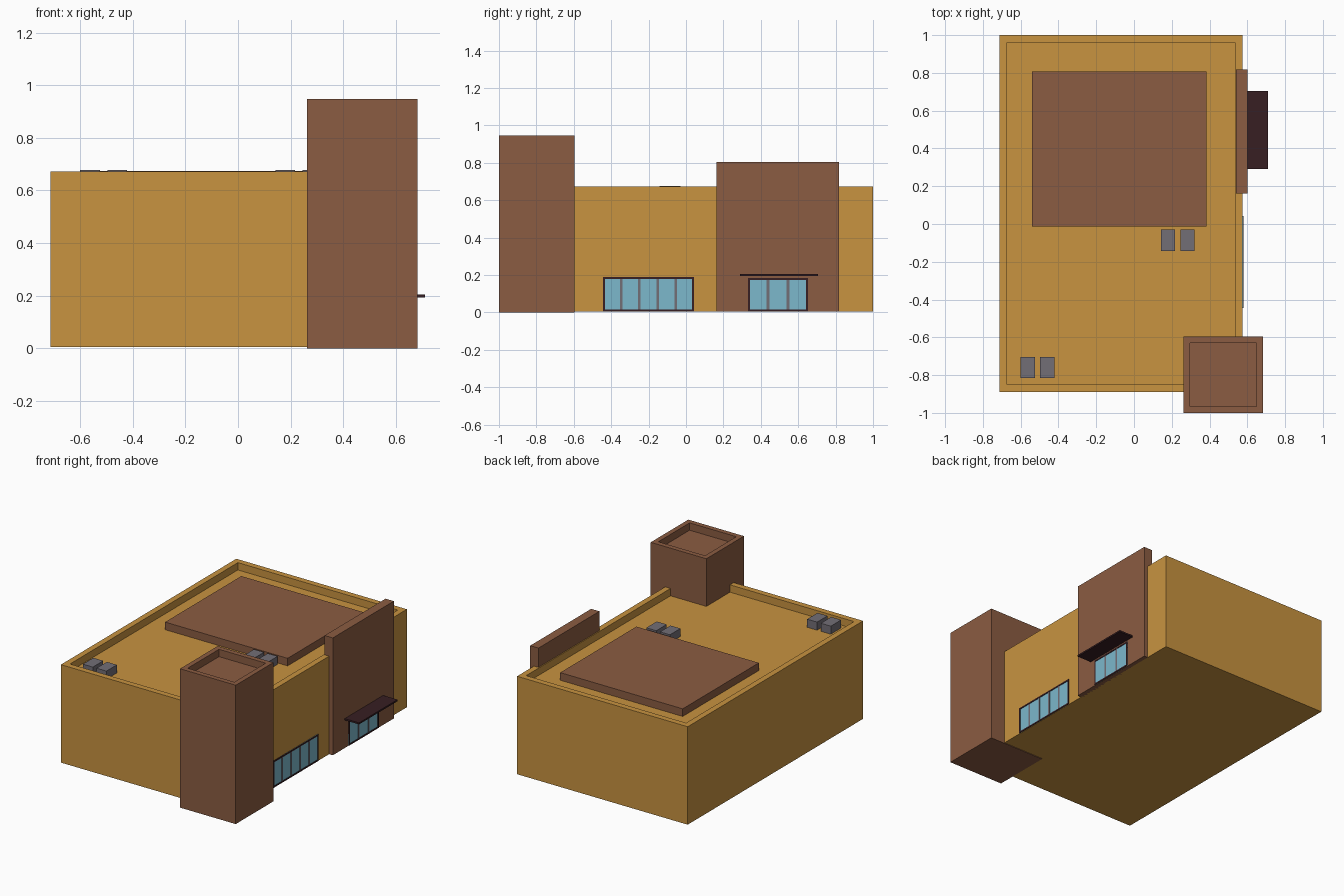
import bpy, bmesh

if "Cube" in bpy.data.objects:
    bpy.data.objects.remove(bpy.data.objects["Cube"])


def material(name, rgb):
    m = bpy.data.materials.new(name)
    m.diffuse_color = (*rgb, 1)
    m.use_nodes = True
    m.node_tree.nodes["Principled BSDF"].inputs["Base Color"].default_value = m.diffuse_color
    return m


OCHRE = material("ochre_wall", (0.578, 0.292, 0.051))
BROWN = material("brown_cladding", (0.258, 0.107, 0.054))
DARK = material("dark_frame", (0.038, 0.013, 0.016))
GLASS = material("blue_glass", (0.202, 0.479, 0.604))
GREY = material("grey_metal", (0.171, 0.156, 0.181))


def box(name, x, y, z, mat, rim=0, depth=0):
    """Box from (min, max) ranges; rim and depth sink the top inside a parapet."""
    bm = bmesh.new()
    bmesh.ops.create_cube(bm, size=1)
    for v in bm.verts:
        v.co = [r[0] if c < 0 else r[1] for c, r in zip(v.co, (x, y, z))]
    if rim:
        bm.normal_update()
        top = max(bm.faces, key=lambda f: f.calc_center_median().z)
        bmesh.ops.inset_region(bm, faces=[top], thickness=rim)
        sunk = bmesh.ops.extrude_discrete_faces(bm, faces=[top])["faces"][0]
        bmesh.ops.translate(bm, verts=sunk.verts, vec=(0, 0, -depth))
    bmesh.ops.recalc_face_normals(bm, faces=bm.faces)
    mesh = bpy.data.meshes.new(name)
    bm.to_mesh(mesh)
    bm.free()
    mesh.materials.append(mat)
    ob = bpy.data.objects.new(name, mesh)
    bpy.context.collection.objects.link(ob)
    return ob


def window(name, wall, y, z, panes):
    """Glazed strip on a wall facing +x, with dark frame and grey mullions."""
    (y0, y1), (z0, z1), t = y, z, 0.01
    box(name + "_glass", (wall - 0.004, wall + 0.002), y, z, GLASS)
    out = (wall - 0.004, wall + 0.005)
    box(name + "_frame_top", out, y, (z1 - t, z1), DARK)
    box(name + "_frame_sill", out, y, (z0, z0 + t), DARK)
    box(name + "_frame_left", out, (y0, y0 + t), (z0 + t, z1 - t), DARK)
    box(name + "_frame_right", out, (y1 - t, y1), (z0 + t, z1 - t), DARK)
    for i in range(1, panes):
        c = y0 + (y1 - y0) * i / panes
        box(f"{name}_mullion_{i}", (wall - 0.004, wall + 0.004),
            (c - 0.007, c + 0.007), (z0 + t, z1 - t), GREY)


# Main hall with parapet, and corner tower
box("main_building", (-0.713, 0.574), (-0.89, 1.0), (0.004, 0.672), OCHRE, 0.057, 0.05)
box("corner_tower", (0.263, 0.683), (-1.0, -0.595), (0, 0.947), BROWN, 0.048, 0.05)

# Raised roof slab
box("roof_slab", (-0.54, 0.384), (-0.014, 0.807), (0.618, 0.674), BROWN)

# Entrance wall with canopy
box("entrance_wall", (0.54, 0.602), (0.162, 0.819), (0.004, 0.804), BROWN)
box("entrance_canopy", (0.598, 0.71), (0.29, 0.705), (0.194, 0.205), DARK)

# Glazing
window("side_window", 0.574, (-0.444, 0.043), (0.006, 0.188), 5)
window("entrance_door", 0.602, (0.332, 0.652), (0.006, 0.184), 3)

# Rooftop air units, in pairs
for n, (x, y) in enumerate([(-0.6, -0.815), (0.142, -0.142)]):
    for k in range(2):
        x0 = x + k * 0.103
        box(f"air_unit_{n}_{k}", (x0, x0 + 0.075), (y, y + 0.112), (0.618, 0.677), GREY)
